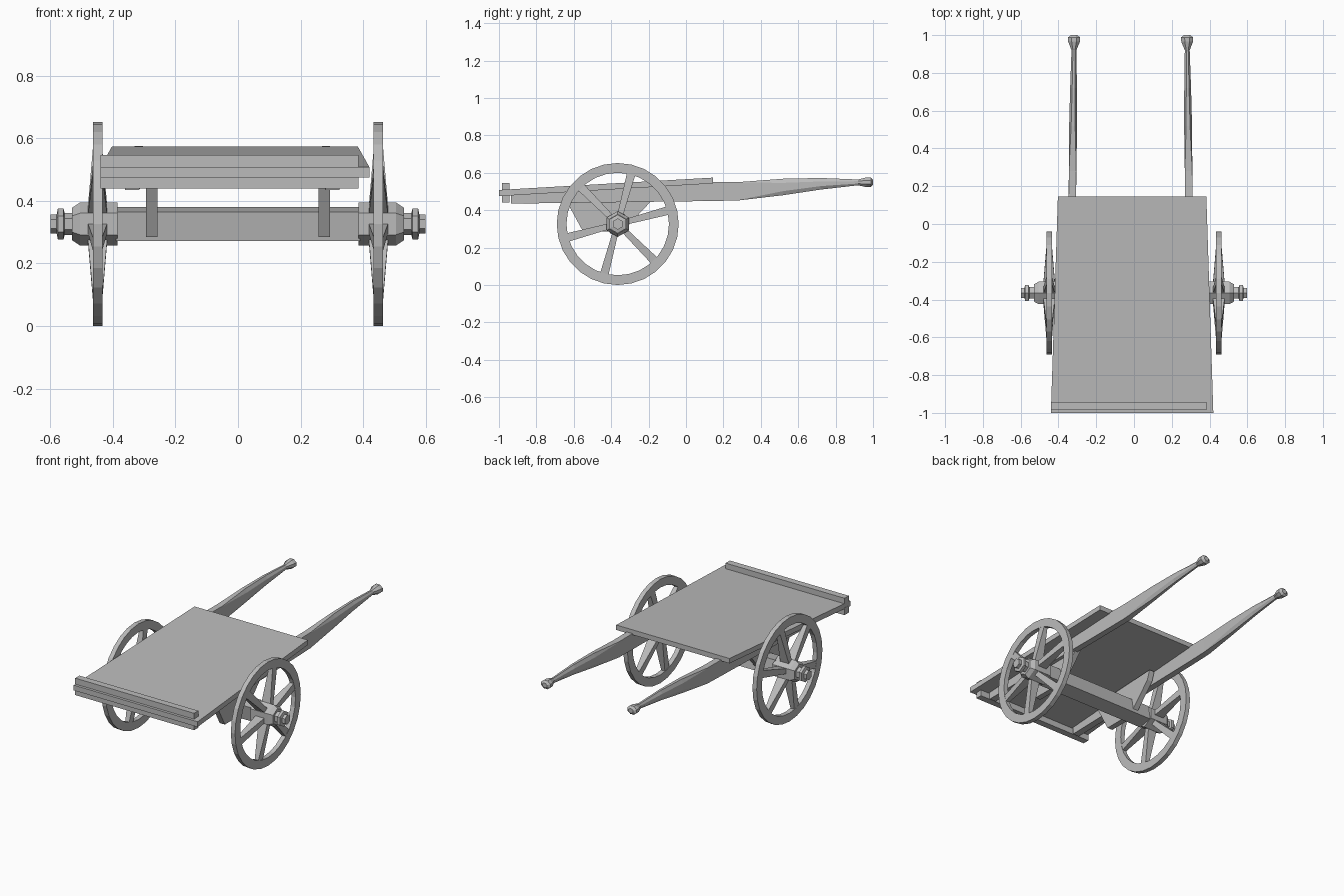
import bpy, bmesh, math
from mathutils import Vector

cube = bpy.data.objects.get("Cube")
if cube:
    bpy.data.objects.remove(cube, do_unlink=True)

wood = bpy.data.materials.new("weathered_grey")
wood.use_nodes = True
GREY = (0.5, 0.5, 0.5, 1)
wood.diffuse_color = GREY
wood.node_tree.nodes["Principled BSDF"].inputs["Base Color"].default_value = GREY

AXLE_Y, AXLE_Z = -0.365, 0.326
MID = -0.018   # sideways offset of the shafts and bed


def loft(bm, rings, closed=False):
    """Skin a list of point rings, capping both ends unless closed."""
    loops = [[bm.verts.new(p) for p in ring] for ring in rings]
    n = len(loops[0])
    pairs = list(zip(loops, loops[1:]))
    if closed:
        pairs.append((loops[-1], loops[0]))
    else:
        bm.faces.new(loops[0])
        bm.faces.new(loops[-1])
    for a, b in pairs:
        for i in range(n):
            j = (i + 1) % n
            bm.faces.new((a[i], a[j], b[j], b[i]))


def finish(name, bm):
    bmesh.ops.recalc_face_normals(bm, faces=bm.faces)
    mesh = bpy.data.meshes.new(name)
    bm.to_mesh(mesh)
    bm.free()
    mesh.materials.append(wood)
    obj = bpy.data.objects.new(name, mesh)
    bpy.context.collection.objects.link(obj)
    return obj


def part(name, rings, closed=False):
    bm = bmesh.new()
    loft(bm, rings, closed)
    return finish(name, bm)


def rect_y(x0, x1, y, z0, z1):
    return [(x0, y, z0), (x1, y, z0), (x1, y, z1), (x0, y, z1)]


def circle_x(x, r, sides, turn=0.0):
    """Ring of points around the axle line."""
    return [(x, AXLE_Y + r * math.cos(turn + math.tau * i / sides),
             AXLE_Z + r * math.sin(turn + math.tau * i / sides)) for i in range(sides)]


# Sloping, slightly tapered bed
part("bed", [rect_y(-0.44, 0.42, -1.0, 0.475, 0.508),
             rect_y(-0.403, 0.383, 0.145, 0.543, 0.574)])

# Cross bars above and below the front edge of the bed
part("upper_front_bar", [rect_y(-0.44, 0.385, y, 0.5, 0.546) for y in (-0.985, -0.943)])
part("lower_front_bar", [rect_y(-0.44, 0.385, y, 0.44, 0.485) for y in (-0.985, -0.943)])

# Tilted square axle beam
tilt = math.radians(45 + 9.6)
part("axle_beam", [circle_x(x, 0.067, 4, tilt) for x in (-0.39, 0.39)])


def shaft(name, side):
    # y, bottom, top, half width, corner cut
    stations = [(-0.935, 0.435, 0.485, 0.023, 0.02),
                (0.14, 0.449, 0.55, 0.02, 0.02),
                (0.28, 0.452, 0.55, 0.02, 0.02),
                (0.52, 0.48, 0.568, 0.021, 0.25),
                (0.72, 0.51, 0.572, 0.018, 0.3),
                (0.92, 0.533, 0.564, 0.013, 0.3),
                (0.965, 0.523, 0.575, 0.031, 0.3),
                (0.988, 0.523, 0.575, 0.032, 0.3),
                (1.0, 0.535, 0.563, 0.016, 0.3)]
    rings = []
    for y, z0, z1, w, cut in stations:
        cx = MID + side * (0.321 - 0.011 * (y + 1))
        cz, h = (z0 + z1) / 2, (z1 - z0) / 2
        k = 1 - 2 * cut
        shape = [(-k, -1), (k, -1), (1, -k), (1, k), (k, 1), (-k, 1), (-1, k), (-1, -k)]
        rings.append([(cx + w * a, y, cz + h * b) for a, b in shape])
    part(name, rings)


def bracket(name, side):
    outline = [(-0.66, 0.485), (-0.64, 0.45), (-0.55, 0.285),
               (-0.34, 0.285), (-0.185, 0.45), (-0.165, 0.51)]
    part(name, [[(side * x, y, z) for y, z in outline] for x in (0.258, 0.294)])


def wheel(name, side):
    bm = bmesh.new()
    # Rim
    loft(bm, [circle_x(side * x, r, 28) for x, r in
              ((0.434, 0.326), (0.463, 0.326), (0.463, 0.274), (0.434, 0.274))], closed=True)
    # Six spokes: deep at the hub, broad at the rim
    for i in range(6):
        a = math.radians(15 + 60 * i)
        out = Vector((0, math.cos(a), math.sin(a)))
        across = Vector((0, -math.sin(a), math.cos(a)))
        centre = Vector((side * 0.449, AXLE_Y, AXLE_Z))
        rings = []
        for r, w, d in ((0.04, 0.015, 0.032), (0.282, 0.023, 0.012)):
            rings.append([centre + out * r + across * (w * u) + Vector((d * v, 0, 0))
                          for u, v in ((-1, -1), (1, -1), (1, 1), (-1, 1))])
        loft(bm, rings)
    finish(name, bm)


def hub(name, side):
    profile = [(0.385, 0.069), (0.505, 0.069), (0.53, 0.052), (0.53, 0.035),
               (0.554, 0.035), (0.558, 0.05), (0.576, 0.05), (0.58, 0.03), (0.599, 0.03)]
    part(name, [circle_x(side * x, r, 6, math.pi / 6) for x, r in profile])


for label, side in (("left", 1), ("right", -1)):
    shaft(label + "_shaft", side)
    bracket(label + "_axle_bracket", side)
    wheel(label + "_wheel", side)
    hub(label + "_hub", side)
